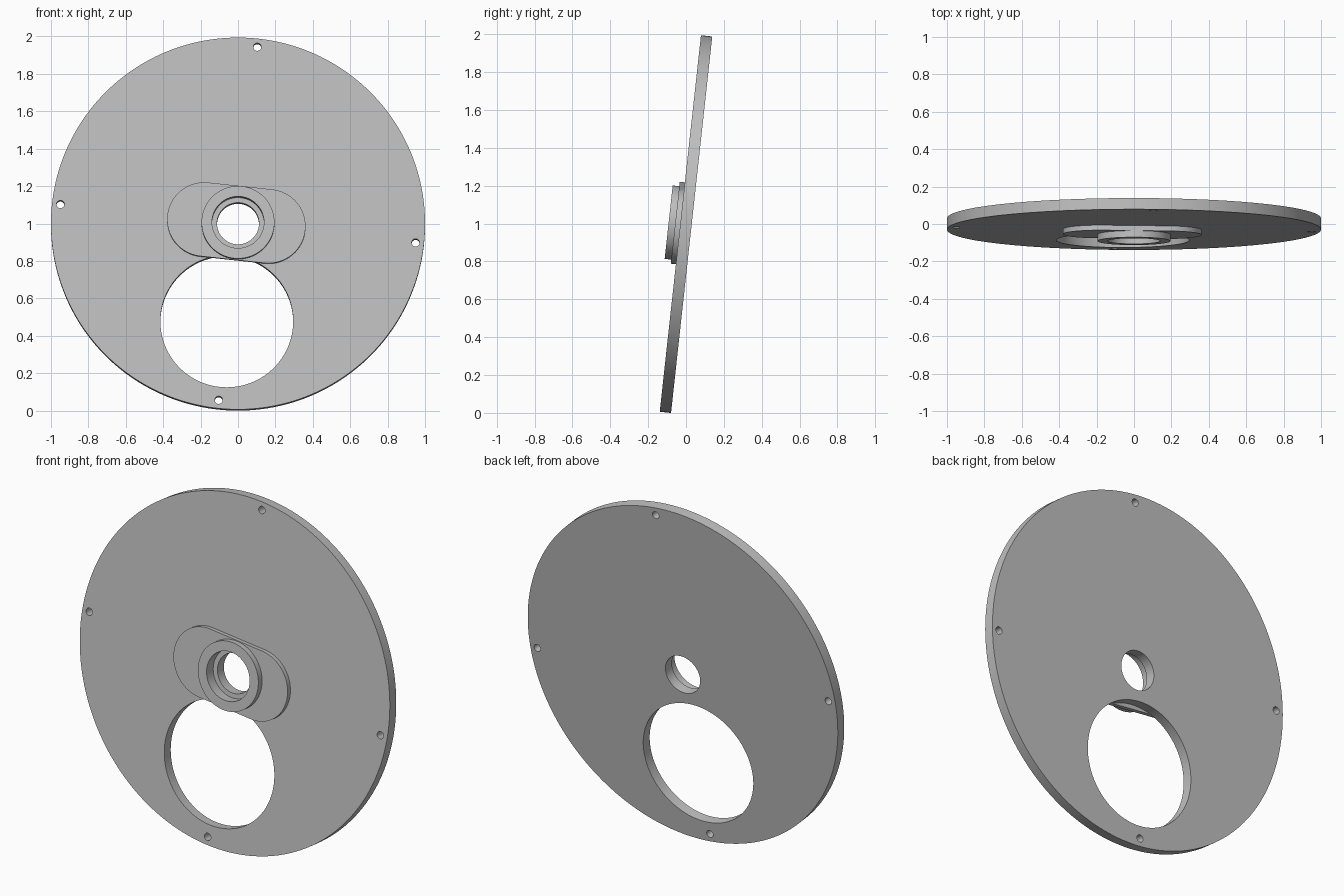
import bpy
import bmesh
import math
from mathutils import Matrix

cube = bpy.data.objects.get("Cube")
if cube:
    bpy.data.objects.remove(cube, do_unlink=True)

LEAN = math.radians(6.25)    # backward lean of the whole plate
TWIST = math.radians(-6.2)   # turn of the features within the plate
THICK = 0.06
PLACE = Matrix.Translation((0, 0, 0.997)) @ Matrix.Rotation(math.pi / 2 - LEAN, 4, 'X')

grey = bpy.data.materials.new("plain_grey")
grey.use_nodes = True
grey.diffuse_color = (0.52, 0.52, 0.52, 1)
grey.node_tree.nodes["Principled BSDF"].inputs["Base Color"].default_value = grey.diffuse_color


def circle(cx, cy, r, n=96):
    return [(cx + r * math.cos(2 * math.pi * i / n),
             cy + r * math.sin(2 * math.pi * i / n)) for i in range(n)]


def slot(cx, cy, half, r, angle, n=48):
    """Outline with two round ends, turned by angle."""
    points = []
    for side in (1, -1):
        ex = cx + side * half * math.cos(angle)
        ey = cy + side * half * math.sin(angle)
        start = angle - side * math.pi / 2
        for i in range(n + 1):
            a = start + math.pi * i / n
            points.append((ex + r * math.cos(a), ey + r * math.sin(a)))
    return points


def slab(name, outlines, low, high):
    """Extrude filled outlines (first is the rim, the rest are holes)."""
    curve = bpy.data.curves.new(name, 'CURVE')
    curve.dimensions = '2D'
    curve.fill_mode = 'BOTH'
    curve.extrude = (high - low) / 2
    for points in outlines:
        spline = curve.splines.new('POLY')
        spline.points.add(len(points) - 1)
        for p, (x, y) in zip(spline.points, points):
            p.co = (x, y, 0, 1)
        spline.use_cyclic_u = True
    source = bpy.data.objects.new(name + "_outline", curve)
    bpy.context.collection.objects.link(source)
    bpy.context.view_layer.update()
    mesh = bpy.data.meshes.new_from_object(
        source.evaluated_get(bpy.context.evaluated_depsgraph_get()))
    bpy.data.objects.remove(source, do_unlink=True)

    bm = bmesh.new()
    bm.from_mesh(mesh)
    bmesh.ops.remove_doubles(bm, verts=bm.verts, dist=1e-5)
    bmesh.ops.recalc_face_normals(bm, faces=bm.faces)
    bm.transform(PLACE @ Matrix.Translation((0, 0, (low + high) / 2)))
    bm.to_mesh(mesh)
    bm.free()
    mesh.materials.clear()
    mesh.materials.append(grey)

    obj = bpy.data.objects.new(name, mesh)
    bpy.context.collection.objects.link(obj)
    bpy.ops.object.select_all(action='DESELECT')
    obj.select_set(True)
    bpy.context.view_layer.objects.active = obj
    bpy.ops.object.shade_smooth_by_angle(angle=math.radians(30))
    return obj


# Round plate with centre bore, large window and four screw holes
front = THICK / 2
holes = [circle(0, 0, 0.112), circle(-0.06, -0.526, 0.355, 128)]
for k in range(4):
    a = TWIST + k * math.pi / 2
    holes.append(circle(0.955 * math.cos(a), 0.955 * math.sin(a), 0.021, 32))
slab("round_plate", [circle(0, 0, 1, 192)] + holes, -front, front)

# Raised pad with round ends, overhanging the window slightly
bore = circle(0, 0, 0.139)
pad_top = front + 0.027
slab("raised_pad", [slot(-0.009, 0.001, 0.172, 0.199, TWIST), bore], front, pad_top)

# Collar ring around the wider front bore
slab("collar_ring", [circle(0, 0, 0.195), bore], pad_top, front + 0.062)
